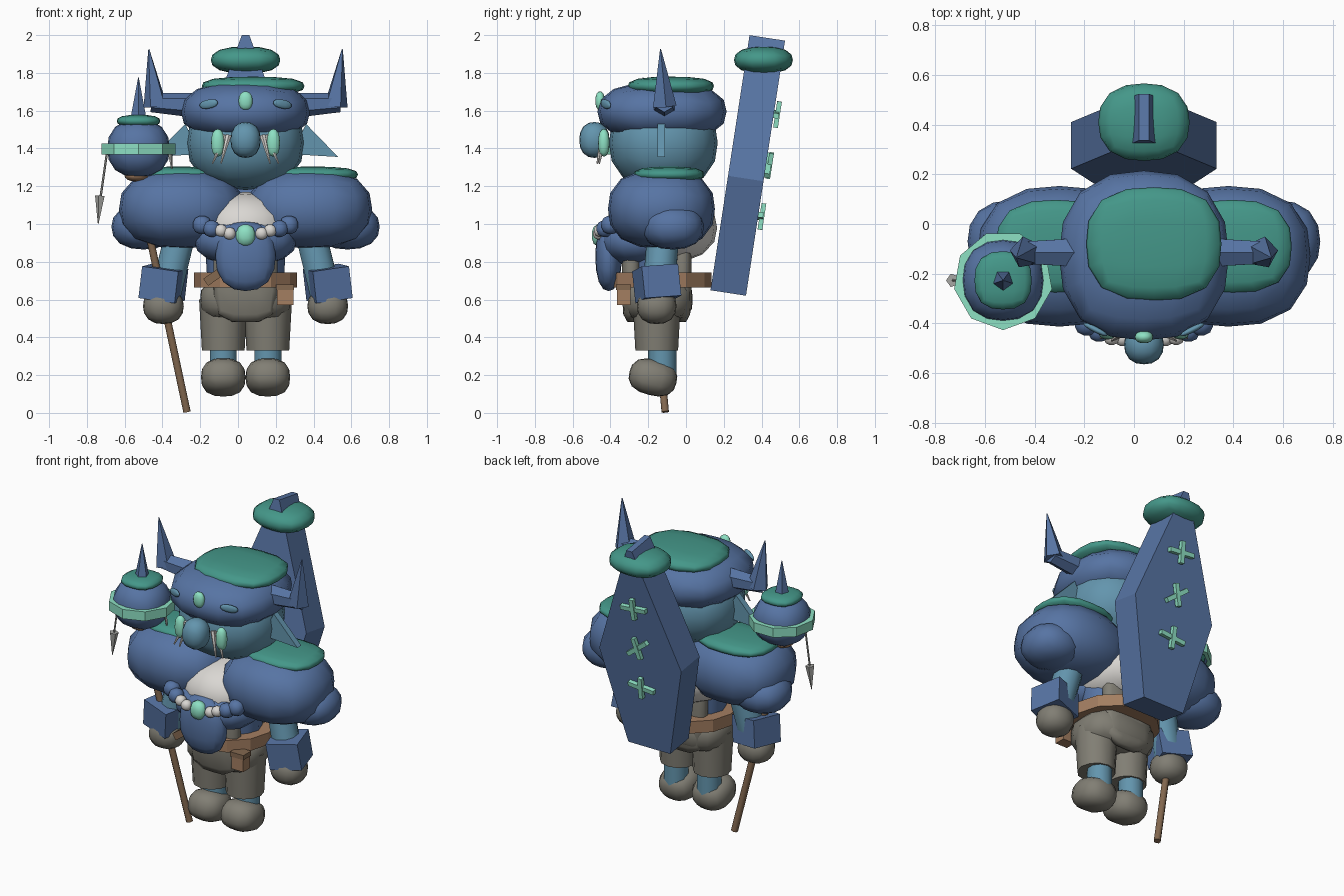
import bpy, bmesh, math
from mathutils import Vector, Matrix, Euler

if "Cube" in bpy.data.objects:
    bpy.data.objects.remove(bpy.data.objects["Cube"])

CX = 0.04    # centre line of the body


def material(name, *rgb):
    m = bpy.data.materials.new(name)
    m.use_nodes = True
    m.diffuse_color = (*rgb, 1)
    m.node_tree.nodes["Principled BSDF"].inputs["Base Color"].default_value = (*rgb, 1)
    return m


BLUE = material("slate blue", .095, .175, .37)
TEAL = material("dusty teal skin", .125, .30, .42)
GREEN = material("moss green", .058, .31, .25)
MINT = material("mint", .27, .75, .55)
GREY = material("warm grey cloth", .22, .21, .175)
WHITE = material("off white", .70, .68, .65)
TAN = material("tan leather", .37, .21, .12)
BROWN = material("brown wood", .23, .14, .08)
STEEL = material("pale steel", .40, .40, .38)


def finish(name, bm, mat, smooth=None):
    bmesh.ops.recalc_face_normals(bm, faces=bm.faces)
    mesh = bpy.data.meshes.new(name)
    bm.to_mesh(mesh)
    bm.free()
    ob = bpy.data.objects.new(name, mesh)
    bpy.context.collection.objects.link(ob)
    mesh.materials.append(mat)
    if smooth:
        bpy.ops.object.select_all(action='DESELECT')
        ob.select_set(True)
        bpy.context.view_layer.objects.active = ob
        bpy.ops.object.shade_smooth_by_angle(angle=math.radians(smooth))
    return ob


def place(loc, rot=(0, 0, 0)):
    return Matrix.Translation(loc) @ Euler([math.radians(a) for a in rot]).to_matrix().to_4x4()


def blob(name, loc, size, mat, rot=(0, 0, 0), p=2.3, cuts=3):
    """Cube rounded into a soft boulder shape; higher p is squarer."""
    bm = bmesh.new()
    bmesh.ops.create_cube(bm, size=2)
    bmesh.ops.subdivide_edges(bm, edges=bm.edges[:], cuts=cuts, use_grid_fill=True)
    for v in bm.verts:
        n = Vector([math.tan(c * math.pi / 4) for c in v.co])
        k = sum(abs(c) ** p for c in n) ** (-1 / p)
        v.co = Vector([c * k * s for c, s in zip(n, size)])
    bm.transform(place(loc, rot))
    return finish(name, bm, mat, 60)


def rod(name, a, b, r1, r2, mat, n=8, squash=1.0, smooth=None):
    """Tapered prism from a to b; squash scales it in depth."""
    a, b = Vector(a), Vector(b)
    bm = bmesh.new()
    bmesh.ops.create_cone(bm, cap_ends=True, segments=n, radius1=r1, radius2=r2, depth=(b - a).length)
    bm.transform(Matrix.Diagonal((1, squash, 1, 1)))
    turn = (b - a).to_track_quat('Z', 'Y') if squash == 1 else Matrix.Identity(3).to_quaternion()
    bm.transform(Matrix.Translation((a + b) / 2) @ turn.to_matrix().to_4x4())
    return finish(name, bm, mat, smooth)


def box(name, size, mat, matrix):
    bm = bmesh.new()
    bmesh.ops.create_cube(bm, size=1)
    bm.transform(matrix @ Matrix.Diagonal((*size, 1)))
    return finish(name, bm, mat)


def plate(name, outline, depth, mat, matrix):
    """Outline in x and z, given thickness in y."""
    bm = bmesh.new()
    f = bm.faces.new([bm.verts.new((x, -depth / 2, z)) for x, z in outline])
    ext = bmesh.ops.extrude_face_region(bm, geom=[f])["geom"]
    bmesh.ops.translate(bm, vec=(0, depth, 0), verts=[v for v in ext if isinstance(v, bmesh.types.BMVert)])
    bm.transform(matrix)
    return finish(name, bm, mat)


# Head, helmet and face
blob("face", (CX, -.12, 1.43), (.312, .288, .25), TEAL)
blob("helmet", (CX, -.127, 1.595), (.342, .342, .16), BLUE, p=2.4)
blob("helmet_moss", (.08, -.08, 1.73), (.272, .228, .05), GREEN, p=2.7)
blob("nose", (CX, -.485, 1.445), (.08, .08, .095), TEAL)
blob("forehead_gem", (CX, -.455, 1.652), (.037, .025, .05), MINT)

# Torso, beard and belt
blob("chest", (CX, -.13, .98), (.26, .295, .19), WHITE)
rod("torso", (CX, -.14, .66), (CX, -.14, .98), .20, .22, BLUE, 12, .75, 40)
for name, y in (("front_flap", -.29), ("back_flap", -.02)):
    blob(name, (CX, y, .74), (.17, .05, .26), GREY, p=4)
blob("hips", (CX, -.15, .60), (.24, .185, .12), GREY, p=3.2)
rod("belt", (CX, -.132, .665), (CX, -.132, .742), .272, .272, TAN, 12, .98)
blob("beard", (CX, -.26, .91), (.27, .20, .13), BLUE)
blob("beard_tip", (CX, -.41, .83), (.16, .07, .185), BLUE)
box("belt_pouch", (.085, .07, .10), TAN, place((.25, -.33, .62)))
box("belt_flap", (.095, .08, .03), BROWN, place((.25, -.33, .665)))
box("belt_peg", (.10, .05, .045), BROWN, place((-.13, -.385, .72), (0, -35, 0)))

# Bead necklace across the beard
blob("bead_centre", (CX, -.46, .94), (.052, .04, .06), MINT, cuts=2)
for s, side in ((1, "left"), (-1, "right")):
    for i, (dx, y, z, r, mat) in enumerate((
            (.085, -.46, .95, .033, WHITE), (.13, -.455, .965, .033, WHITE),
            (.18, -.43, .975, .045, BLUE), (.23, -.40, .995, .05, BLUE))):
        blob(f"{side}_bead_{i}", (CX + s * dx, y, z), (r, r, r), mat, cuts=2)

# Everything mirrored across the body
for s, side in ((1, "left"), (-1, "right")):
    def at(dx, y, z):
        return (CX + s * dx, y, z)

    # face details
    blob(f"{side}_eye_mark", at(.195, -.425, 1.635), (.055, .012, .024), TEAL, (0, s * 10, s * 27), cuts=2)
    blob(f"{side}_cheek_ring", at(.147, -.435, 1.43), (.035, .03, .073), MINT)
    for i, (dx, y) in enumerate(((.115, -.44), (.16, -.43))):
        rod(f"{side}_whisker_{i}", at(.09 + .02 * i, y, 1.47), at(dx + .015, y - .03, 1.32), .017, .004, WHITE, 6)
    plate(f"{side}_ear", [(s * x, z) for x, z in ((.24, 1.37), (.32, 1.53), (.49, 1.355))],
          .04, TEAL, place((CX, -.13, 0)))

    # horns
    rod(f"{side}_horn_base", at(.28, -.115, 1.63), at(.50, -.115, 1.642), .065, .05, BLUE, 6)
    rod(f"{side}_horn_tip", at(.475, -.115, 1.625), at(.512, -.135, 1.925), .066, .003, BLUE, 5)

    # shoulders and arms
    blob(f"{side}_shoulder", at(.34, -.13, 1.08), (.33, .283, .21), BLUE, p=2.5)
    blob(f"{side}_elbow", at(.54, -.07, .985), (.17, .165, .12), BLUE)
    blob(f"{side}_shoulder_moss", at(.355, -.09, 1.262), (.24, .187, .042), GREEN, p=2.7)
    rod(f"{side}_arm", at(.345, -.12, .95), at(.43, -.15, .60), .085, .085, TEAL, 10, smooth=40)
    box(f"{side}_cuff", (.20, .20, .17), BLUE, place(at(.435, -.155, .685), (4, -s * 8, s * 15)))
    blob(f"{side}_hand", at(.435, -.155, .565), (.108, .105, .095), GREY)

    # legs and boots
    rod(f"{side}_trouser", at(.118, -.155, .33), at(.118, -.155, .60), .113, .128, GREY, 12, smooth=40)
    rod(f"{side}_ankle", at(.118, -.125, .2), at(.118, -.125, .37), .075, .075, TEAL, 10, smooth=40)
    blob(f"{side}_boot", at(.118, -.175, .188), (.118, .128, .095), GREY, (-14, 0, 0), p=2.6)

# Staff with hanging lantern head
LX, LY = -.527, -.227
rod("staff", (-.27, -.11, .005), (-.535, -.222, 1.25), .021, .021, BROWN, 8, smooth=50)
blob("staff_knot", (LX - .01, LY, 1.26), (.065, .065, .035), TAN)
blob("lantern_ball", (LX, LY, 1.40), (.166, .166, .155), BLUE)
rod("lantern_ring", (LX, LY, 1.367), (LX, LY, 1.427), .20, .20, MINT, 9)
blob("lantern_moss", (LX, LY, 1.545), (.115, .117, .033), GREEN, p=2.6)
rod("lantern_spike", (LX, LY, 1.55), (LX, LY, 1.775), .046, .002, BLUE, 5)
rod("pendant_cord", (-.695, LY, 1.37), (-.728, LY, 1.14), .006, .006, STEEL, 6)
rod("pendant_point", (-.729, LY, 1.15), (-.74, LY, 1.00), .028, .002, STEEL, 5)
rod("pendant_stub", (-.36, LY, 1.37), (-.35, LY, 1.29), .012, .004, STEEL, 5)

# Leaning back slab with its cap and stitched crosses
SLAB = place((CX, .327, 1.31), (-8.7, 0, 0))
half = [(.02, .683), (.293, -.07), (.15, -.683)]
plate("back_slab", half + [(-x, z) for x, z in reversed(half)], .19, BLUE, SLAB)
blob("slab_moss", (CX, .41, 1.868), (.184, .156, .072), GREEN, p=2.4)
for i, (z, angle) in enumerate(((.29, 5), (.017, 38), (-.256, -5))):
    spot = SLAB @ place((0, .107, z), (0, angle, 0))
    box(f"cross_{i}_bar", (.18, .03, .028), MINT, spot)
    box(f"cross_{i}_post", (.028, .025, .14), MINT, SLAB @ place((0, .115, z), (0, angle * .4, 0)))
